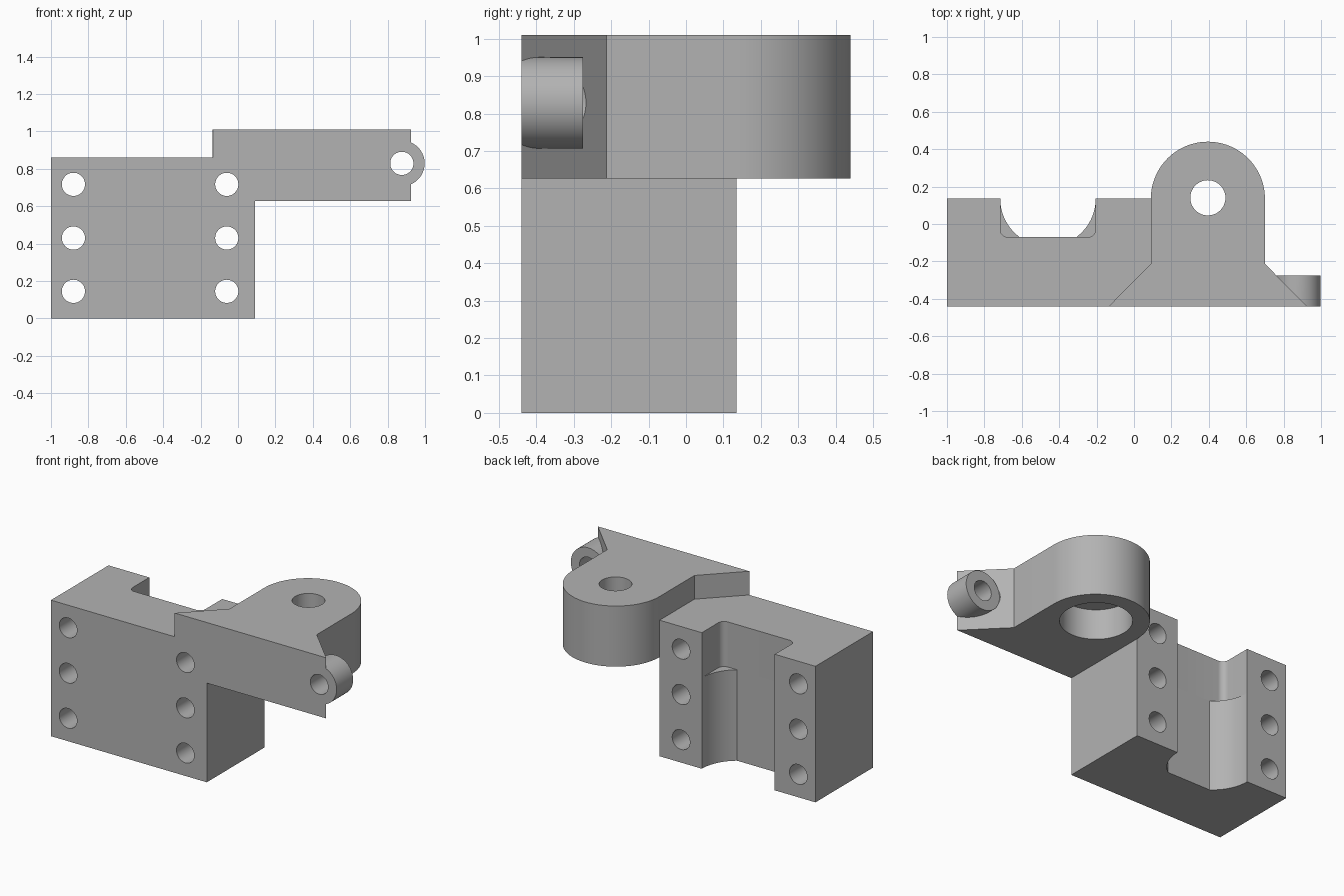
import bpy, bmesh
from math import sin, cos, radians, pi
from mathutils import Matrix

cube = bpy.data.objects.get("Cube")
if cube:
    bpy.data.objects.remove(cube, do_unlink=True)

grey = bpy.data.materials.new("machined_grey")
grey.use_nodes = True
COLOUR = (0.45, 0.45, 0.45, 1)
grey.diffuse_color = COLOUR
grey.node_tree.nodes["Principled BSDF"].inputs["Base Color"].default_value = COLOUR


def make_object(name, bm):
    bmesh.ops.recalc_face_normals(bm, faces=bm.faces)
    mesh = bpy.data.meshes.new(name)
    bm.to_mesh(mesh)
    bm.free()
    mesh.materials.append(grey)
    obj = bpy.data.objects.new(name, mesh)
    bpy.context.scene.collection.objects.link(obj)
    return obj


def arc(cx, cy, r, start, end, steps):
    angles = [radians(start + (end - start) * i / steps) for i in range(steps + 1)]
    return [(cx + r * cos(a), cy + r * sin(a)) for a in angles]


def prism(name, outline, z0, z1):
    bm = bmesh.new()
    face = bm.faces.new([bm.verts.new((x, y, z0)) for x, y in outline])
    side = bmesh.ops.extrude_face_region(bm, geom=[face])
    verts = [g for g in side["geom"] if isinstance(g, bmesh.types.BMVert)]
    bmesh.ops.translate(bm, verts=verts, vec=(0, 0, z1 - z0))
    return make_object(name, bm)


def cylinder_y(name, x, z, r, y0, y1):
    bm = bmesh.new()
    place = Matrix.Translation((x, (y0 + y1) / 2, z)) @ Matrix.Rotation(pi / 2, 4, "X")
    bmesh.ops.create_cone(bm, cap_ends=True, segments=64, radius1=r, radius2=r,
                          depth=y1 - y0, matrix=place)
    return make_object(name, bm)


def combine(target, tool, operation):
    mod = target.modifiers.new(operation.lower(), "BOOLEAN")
    mod.operation, mod.solver, mod.object = operation, "EXACT", tool
    bpy.context.view_layer.objects.active = target
    bpy.ops.object.modifier_apply(modifier=mod.name)
    bpy.data.objects.remove(tool, do_unlink=True)


FRONT, BACK = -0.44, 0.135
ARM_Z0, ARM_Z1 = 0.627, 1.01
EYE_X, LUG_X, LUG_Z = 0.395, 0.876, 0.829

# Mounting block
bracket = prism("bracket", [(-1, FRONT), (0.09, FRONT), (0.09, BACK), (-1, BACK)], 0, 0.86)

# Channel in the back: rounded pocket above, cylindrical seat with flat floor below
CX, HALF, FLOOR, FILLET = -0.46, 0.255, -0.07, 0.04
pocket = [(CX + HALF, 0.3), (CX - HALF, 0.3)]
pocket += arc(CX - HALF + FILLET, FLOOR + FILLET, FILLET, 180, 270, 10)
pocket += arc(CX + HALF - FILLET, FLOOR + FILLET, FILLET, 270, 360, 10)
combine(bracket, prism("pocket_cutter", pocket, 0.575, 1.2), "DIFFERENCE")
seat = [(CX + HALF, 0.3), (CX - HALF, 0.3)]
seat += arc(CX, BACK, HALF, 180, 233.5, 16) + arc(CX, BACK, HALF, 306.5, 360, 16)
combine(bracket, prism("seat_cutter", seat, -0.1, 0.575), "DIFFERENCE")

# Arm with flared foot and rounded eye
outline = [(-0.135, FRONT), (0.925, FRONT), (0.70, -0.213)]
outline += arc(EYE_X, BACK, 0.305, 0, 180, 48) + [(0.09, -0.213)]
arm = prism("arm", outline, ARM_Z0, ARM_Z1)

# Clearance behind the lug, then the lug itself
combine(arm, cylinder_y("clearance_cutter", LUG_X, LUG_Z, 0.122, -0.275, 0), "DIFFERENCE")
combine(arm, cylinder_y("lug", LUG_X, LUG_Z, 0.122, FRONT, -0.275), "UNION")
combine(bracket, arm, "UNION")

# Eye bore and the wider counterbore underneath
bore = arc(EYE_X, 0.14, 0.094, 0, 360, 64)[:-1]
combine(bracket, prism("bore_cutter", bore, 0.5, 1.2), "DIFFERENCE")
counterbore = arc(EYE_X, 0.14, 0.205, 0, 360, 64)[:-1]
combine(bracket, prism("counterbore_cutter", counterbore, 0.5, 0.817), "DIFFERENCE")

# Lug hole and the two columns of bolt holes
holes = [(LUG_X, LUG_Z)] + [(x, z) for x in (-0.88, -0.06) for z in (0.145, 0.43, 0.717)]
for x, z in holes:
    combine(bracket, cylinder_y("hole_cutter", x, z, 0.062, -0.6, 0.3), "DIFFERENCE")

# Smooth round surfaces, crisp edges
bpy.ops.object.select_all(action="DESELECT")
bracket.select_set(True)
bpy.context.view_layer.objects.active = bracket
bpy.ops.object.shade_smooth_by_angle(angle=radians(25))
